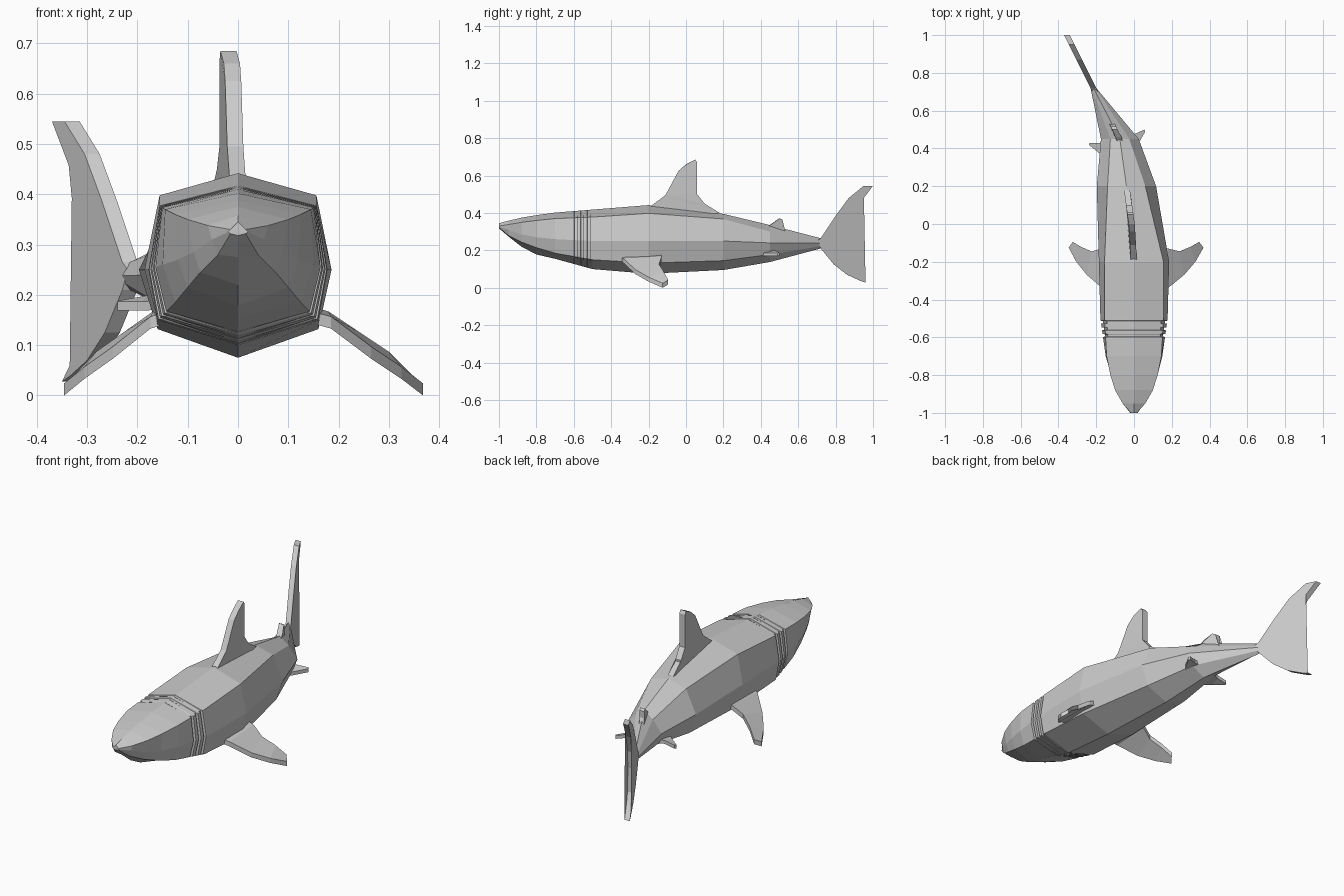
import bpy, bmesh
from mathutils import Vector

if "Cube" in bpy.data.objects:
    bpy.data.objects.remove(bpy.data.objects["Cube"])

# Sideways bend of the spine: (y, x)
SPINE = [(-1, 0), (-0.2, 0), (0.0, -0.012), (0.2, -0.04), (0.45, -0.075),
         (0.72, -0.215), (1.0, -0.355)]


def interp(rows, y):
    """Linear interpolation of rows keyed by their first value."""
    for a, b in zip(rows, rows[1:]):
        if y <= b[0]:
            t = (y - a[0]) / (b[0] - a[0])
            return [p + (q - p) * t for p, q in zip(a, b)]
    return list(rows[-1])


def bend(y):
    return interp(SPINE, y)[1]


def finish(bm, name):
    bmesh.ops.recalc_face_normals(bm, faces=bm.faces)
    mesh = bpy.data.meshes.new(name)
    bm.to_mesh(mesh)
    bm.free()
    obj = bpy.data.objects.new(name, mesh)
    bpy.context.collection.objects.link(obj)
    return obj


def loft(name, rings):
    """Skin closed rings of equal point count and cap both ends."""
    bm = bmesh.new()
    vs = [[bm.verts.new(p) for p in r] for r in rings]
    n = len(rings[0])
    for a, b in zip(vs, vs[1:]):
        for i in range(n):
            j = (i + 1) % n
            bm.faces.new((a[i], a[j], b[j], b[i]))
    bm.faces.new(vs[0])
    bm.faces.new(vs[-1])
    return finish(bm, name)


def upright_fin(name, outline, half):
    """Flat fin from a (y, z) outline that follows the spine bend."""
    bm = bmesh.new()
    left, right = ([bm.verts.new((bend(y) + s * half, y, z)) for y, z in outline]
                   for s in (-1, 1))
    caps = [bm.faces.new(left), bm.faces.new(right)]
    n = len(outline)
    for i in range(n):
        j = (i + 1) % n
        bm.faces.new((left[i], left[j], right[j], right[i]))
    bmesh.ops.triangulate(bm, faces=caps)
    return finish(bm, name)


def side_fin(name, sections, thick):
    """Fin from (leading point, trailing point) pairs, root to tip."""
    rings = []
    for lead, trail in sections:
        up = Vector((0, 0, thick / 2))
        a, b = Vector(lead), Vector(trail)
        rings.append([a + up, b + up, b - up, a - up])
    return loft(name, rings)


# Body: y, upper half width, z, middle half width, z, lower half width, z, top z, bottom z
BODY = [
    (-1.00, .015, .330, .020, .325, .015, .322, .345, .318),
    (-0.95, .060, .338, .052, .310, .040, .280, .358, .275),
    (-0.88, .100, .350, .088, .285, .075, .245, .375, .220),
    (-0.80, .125, .360, .120, .270, .100, .215, .388, .178),
    (-0.70, .145, .370, .150, .260, .125, .185, .402, .155),
    (-0.50, .156, .378, .178, .250, .160, .150, .418, .100),
    (-0.20, .156, .398, .186, .250, .160, .132, .442, .075),
    (0.20, .100, .368, .157, .250, .120, .145, .395, .095),
    (0.45, .050, .300, .100, .240, .075, .178, .335, .138),
    (0.72, .010, .252, .015, .238, .010, .222, .265, .210),
]

# Gill slits: narrow grooves inserted between the body stations
stations = [(r, 0) for r in BODY]
for gy in (-0.59, -0.555, -0.52):
    for dy, inset in ((-.008, 0), (-.006, .012), (.006, .012), (.008, 0)):
        stations.append((interp(BODY, gy + dy), inset))
stations.sort(key=lambda s: s[0][0])

rings = []
for (y, uw, uz, mw, mz, lw, lz, top, bot), d in stations:
    c = bend(y)
    side = [(uw - d, uz), (mw - d, mz), (lw - d, lz)]
    rings.append([(c, y, top)] + [(c + w, y, z) for w, z in side] +
                 [(c, y, bot)] + [(c - w, y, z) for w, z in reversed(side)])
loft("body", rings)

# Dorsal fins and tail fin
upright_fin("dorsal_fin", [(-.21, .42), (-.11, .495), (-.04, .625), (0, .66), (.05, .685),
                           (.06, .67), (.06, .50), (.10, .45), (.10, .44), (.18, .40),
                           (.10, .39)], .016)
upright_fin("rear_dorsal_fin", [(.43, .32), (.46, .345), (.50, .372), (.515, .365),
                                (.515, .33), (.53, .305), (.47, .29)], .014)
upright_fin("tail_fin", [(.70, .25), (.72, .265), (.80, .385), (.87, .48), (.95, .545),
                         (1.0, .545), (.92, .44), (.875, .34), (.865, .25), (.875, .13),
                         (.90, .09), (.96, .028), (.93, .038), (.86, .07), (.79, .125),
                         (.72, .21)], .015)

# Pectoral fins, the left one slightly closer in
for name, s in (("right_pectoral_fin", 1), ("left_pectoral_fin", -.94)):
    pts = [((.13, -.35, .16), (.13, -.13, .17)),
           ((.185, -.335, .145), (.18, -.13, .155)),
           ((.265, -.27, .085), (.24, -.145, .115)),
           ((.325, -.20, .045), (.30, -.12, .075)),
           ((.368, -.125, .012), (.345, -.095, .03))]
    side_fin(name, [[(x * s, y, z) for x, y, z in p] for p in pts], .024)

# Pelvic fins
side_fin("right_pelvic_fin", [((-.03, .37, .18), (-.05, .47, .19)),
                              ((.02, .42, .178), (.0, .475, .19)),
                              ((.06, .49, .178), (.055, .50, .18))], .018)
side_fin("left_pelvic_fin", [((-.13, .33, .18), (-.12, .45, .19)),
                             ((-.19, .38, .178), (-.18, .43, .19)),
                             ((-.24, .42, .178), (-.235, .43, .18))], .018)
